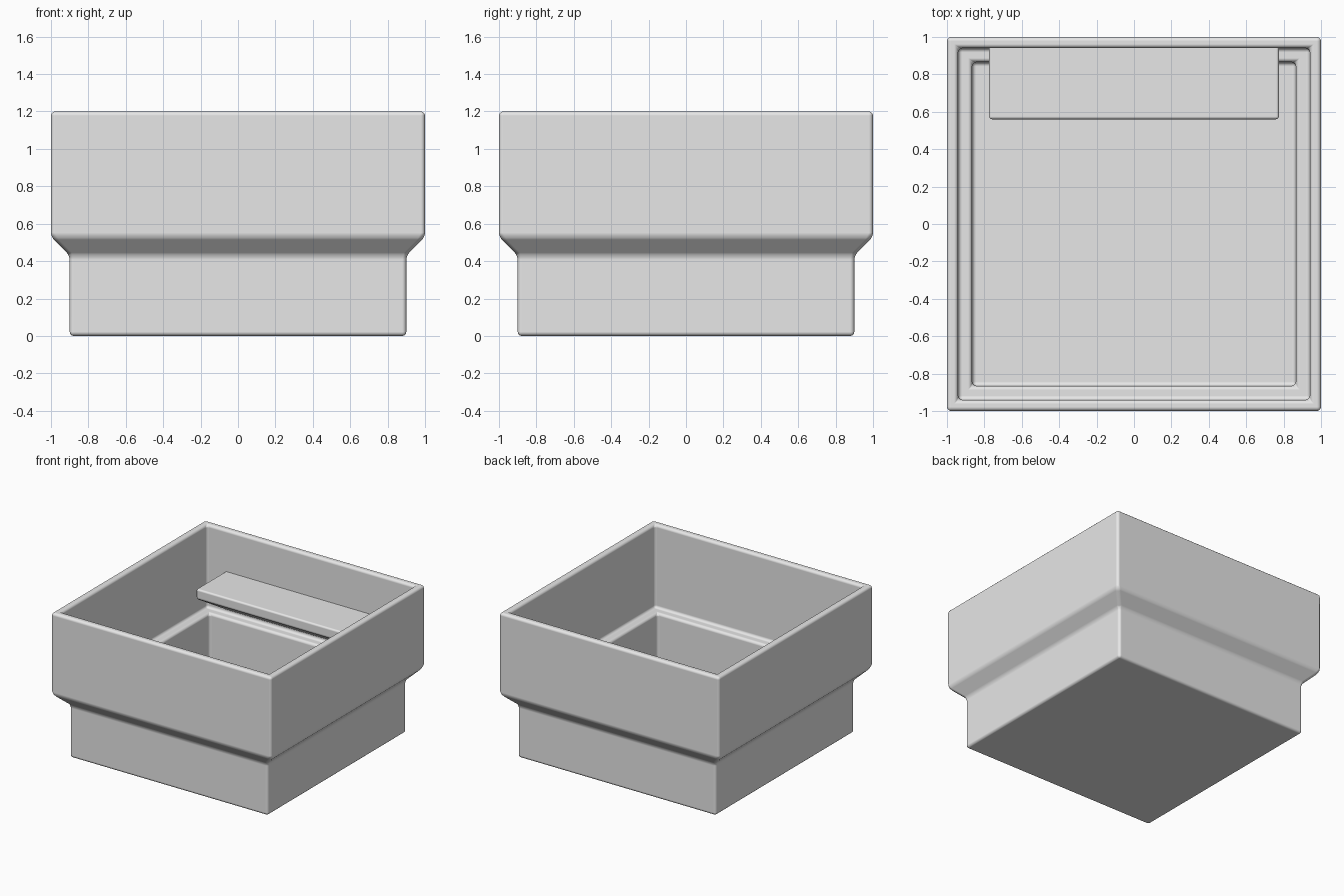
import bpy
import bmesh

cube = bpy.data.objects.get("Cube")
if cube:
    bpy.data.objects.remove(cube, do_unlink=True)

grey = bpy.data.materials.new("light grey")
grey.use_nodes = True
colour = (0.8, 0.8, 0.8, 1)
grey.diffuse_color = colour
grey.node_tree.nodes["Principled BSDF"].inputs["Base Color"].default_value = colour


def loft(name, rings, bevel):
    """Skin a list of four-cornered rings, cap both ends and round the edges."""
    bm = bmesh.new()
    loops = [[bm.verts.new(p) for p in ring] for ring in rings]
    for low, high in zip(loops, loops[1:]):
        for i in range(4):
            j = (i + 1) % 4
            bm.faces.new((low[i], low[j], high[j], high[i]))
    bm.faces.new(loops[0][::-1])
    bm.faces.new(loops[-1])
    bmesh.ops.recalc_face_normals(bm, faces=bm.faces)
    for face in bm.faces:
        face.smooth = True
    mesh = bpy.data.meshes.new(name)
    bm.to_mesh(mesh)
    bm.free()
    mesh.materials.append(grey)
    obj = bpy.data.objects.new(name, mesh)
    bpy.context.collection.objects.link(obj)
    mod = obj.modifiers.new("rounded edges", "BEVEL")
    mod.width = bevel
    mod.segments = 3
    mod.limit_method = "ANGLE"
    mod.harden_normals = True
    return obj


def square(half, z):
    return [(-half, -half, z), (half, -half, z), (half, half, z), (-half, half, z)]


# Stepped open box: up the outside, over the rim, down the inside to the floor
profile = [(0.9, 0), (0.9, 0.43), (1, 0.53), (1, 1.2),
           (0.94, 1.2), (0.94, 0.52), (0.865, 0.52), (0.865, 0.04)]
loft("box_body", [square(half, z) for half, z in profile], 0.022)

# Wedge-shaped shelf joined to the back wall
section = [(0.56, 0.78), (0.97, 0.53), (0.97, 0.86), (0.56, 0.86)]
loft("back_shelf", [[(x, y, z) for y, z in section] for x in (-0.775, 0.775)], 0.015)
